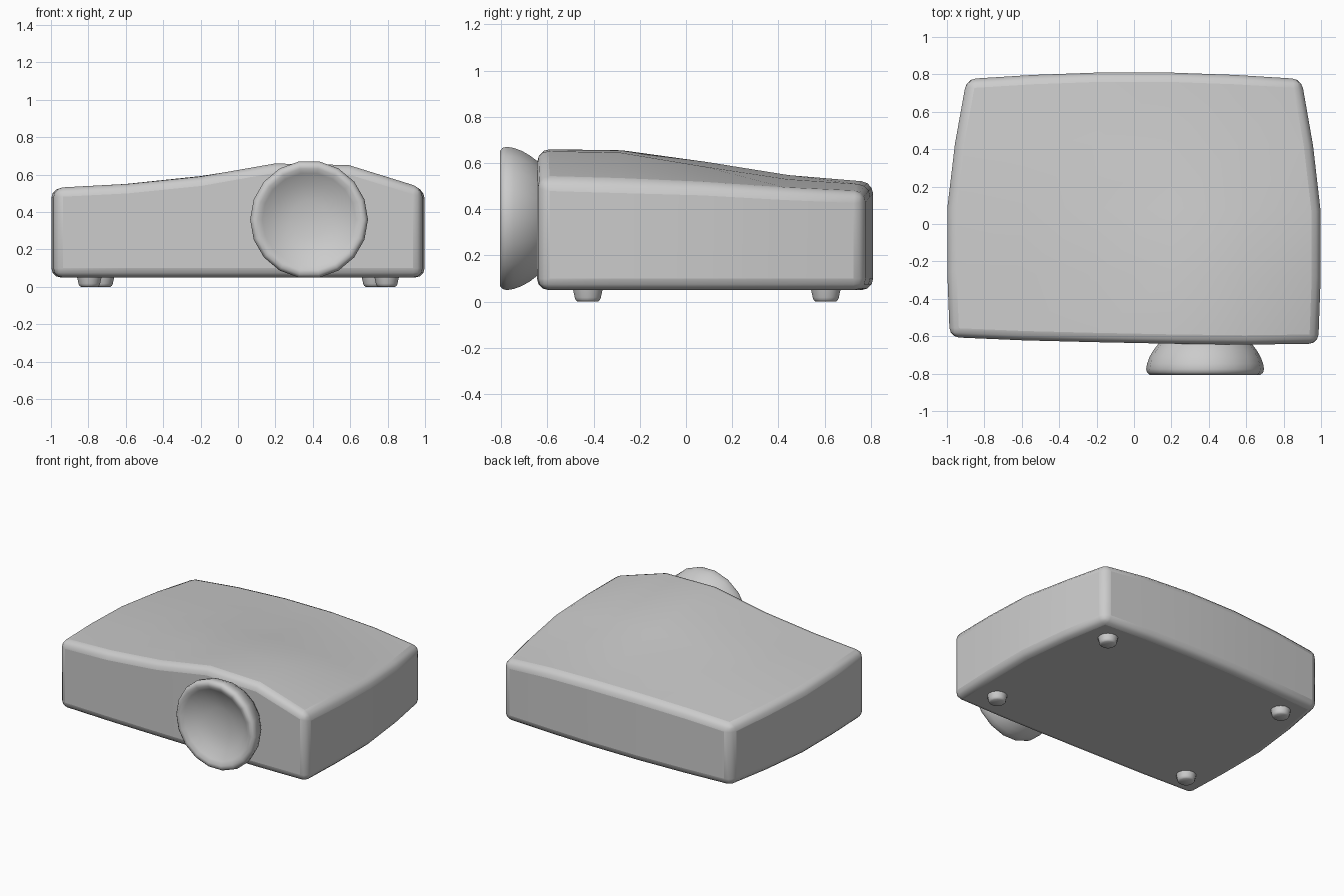
import bpy, bmesh, math
from mathutils import Vector

cube = bpy.data.objects.get("Cube")
if cube:
    bpy.data.objects.remove(cube, do_unlink=True)

grey = bpy.data.materials.new("warm_grey_plastic")
grey.use_nodes = True
colour = (0.6, 0.6, 0.6, 1)
grey.diffuse_color = colour
grey.node_tree.nodes["Principled BSDF"].inputs["Base Color"].default_value = colour


def finish(name, bm, angle):
    bmesh.ops.recalc_face_normals(bm, faces=bm.faces)
    mesh = bpy.data.meshes.new(name)
    bm.to_mesh(mesh)
    bm.free()
    ob = bpy.data.objects.new(name, mesh)
    bpy.context.collection.objects.link(ob)
    mesh.materials.append(grey)
    bpy.ops.object.select_all(action='DESELECT')
    ob.select_set(True)
    bpy.context.view_layer.objects.active = ob
    bpy.ops.object.shade_smooth_by_angle(angle=math.radians(angle))
    return ob


def lathe(name, profile, sides, centre, axis):
    """Revolve (radius, distance) pairs; the axis vector points along distance."""
    bm = bmesh.new()
    turn = Vector((0, 0, 1)).rotation_difference(Vector(axis))
    rings = []
    for r, d in profile:
        ring = []
        for i in range(sides if r else 1):
            a = 2 * math.pi * i / sides
            p = Vector((r * math.cos(a), r * math.sin(a), d))
            ring.append(bm.verts.new(turn @ p + Vector(centre)))
        rings.append(ring)
    for a, b in zip(rings, rings[1:]):
        for i in range(sides):
            j = (i + 1) % sides
            quad = [a[i % len(a)], a[j % len(a)], b[j % len(b)], b[i % len(b)]]
            bm.faces.new(list(dict.fromkeys(quad)))
    return finish(name, bm, 60)


# Body: bowed outline with a swelling top surface above the lens
half_widths = [0.985, 0.998, 0.998, 0.957, 0.895]
front_y = [-0.605, -0.622, -0.632, -0.64, -0.645, -0.64]
back_y = [0.775, 0.797, 0.81, 0.81, 0.797, 0.775]
heights = [
    [0.53, 0.55, 0.59, 0.66, 0.652, 0.53],
    [0.525, 0.55, 0.592, 0.655, 0.645, 0.52],
    [0.515, 0.55, 0.585, 0.605, 0.585, 0.51],
    [0.50, 0.53, 0.547, 0.547, 0.53, 0.49],
    [0.48, 0.505, 0.517, 0.517, 0.505, 0.475],
]
floor = 0.05
bm = bmesh.new()
top = []
for row, w in zip(range(5), half_widths):
    t = row / 4
    top.append([bm.verts.new((w * (col / 2.5 - 1),
                              front_y[col] * (1 - t) + back_y[col] * t,
                              heights[row][col])) for col in range(6)])
for r in range(4):
    for c in range(5):
        bm.faces.new((top[r][c], top[r][c + 1], top[r + 1][c + 1], top[r + 1][c]))
rim = (top[0] + [row[-1] for row in top[1:]] + top[-1][-2::-1]
       + [row[0] for row in top[-2:0:-1]])
base = [bm.verts.new((v.co.x, v.co.y, floor)) for v in rim]
for i in range(len(rim)):
    j = (i + 1) % len(rim)
    bm.faces.new((rim[i], base[i], base[j], rim[j]))
bm.faces.new(base)
body = finish("projector_body", bm, 60)
bevel = body.modifiers.new("rounded_edges", 'BEVEL')
bevel.width = 0.05
bevel.segments = 3
bevel.limit_method = 'ANGLE'
bevel.angle_limit = math.radians(45)

# Lens: flared barrel with a rounded rim and a dished front
lathe("lens_barrel", [
    (0, -0.08), (0.1, -0.073), (0.19, -0.05), (0.25, -0.015), (0.275, 0.0),
    (0.297, 0.0), (0.31, -0.012), (0.315, -0.03), (0.31, -0.06),
    (0.297, -0.095), (0.277, -0.13), (0.25, -0.165), (0.21, -0.2), (0, -0.2),
], 18, (0.38, -0.806, 0.36), (0, -1, 0))

# Feet: four small tapered pads
for label, x, y in (("front", 0.795, -0.425), ("back", 0.727, 0.605)):
    for side, s in (("left", 1), ("right", -1)):
        lathe(f"{label}_{side}_foot",
              [(0, 0), (0.045, 0), (0.054, 0.007), (0.058, 0.018), (0.066, 0.055), (0, 0.055)],
              14, (s * x, y, 0), (0, 0, 1))
